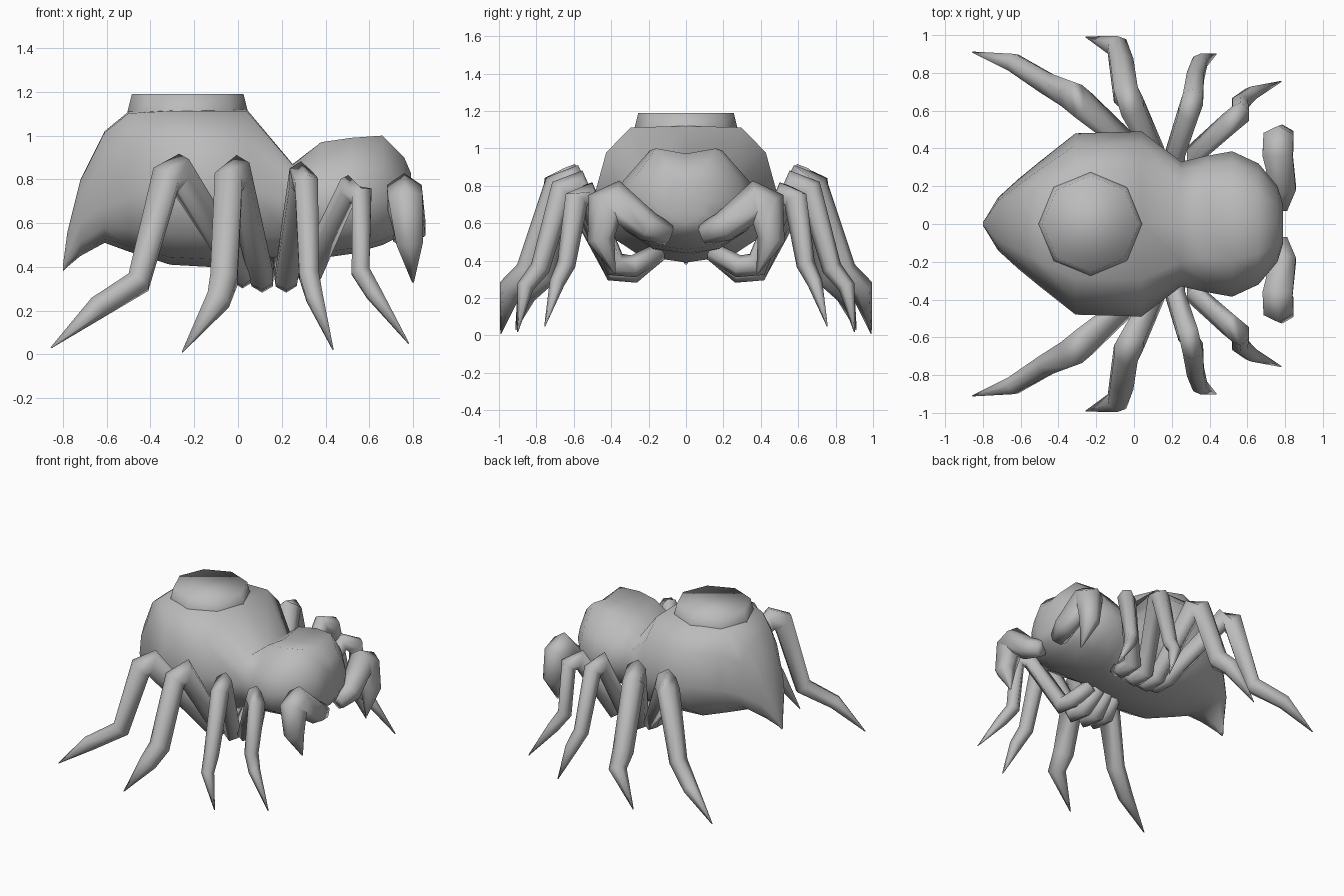
import bpy
import math
from mathutils import Vector

cube = bpy.data.objects.get("Cube")
if cube:
    bpy.data.objects.remove(cube)

grey = bpy.data.materials.new("plain grey")
grey.use_nodes = True
grey.diffuse_color = (0.5, 0.5, 0.5, 1)
grey.node_tree.nodes["Principled BSDF"].inputs["Base Color"].default_value = (0.5, 0.5, 0.5, 1)


def loft(name, rings):
    """Skin a series of equal closed rings, cap the ends and shade the result smooth."""
    n = len(rings[0])
    verts = [p for ring in rings for p in ring]
    faces = [(i * n + j, i * n + (j + 1) % n, (i + 1) * n + (j + 1) % n, (i + 1) * n + j)
             for i in range(len(rings) - 1) for j in range(n)]
    faces += [tuple(reversed(range(n))), tuple(range(len(verts) - n, len(verts)))]
    mesh = bpy.data.meshes.new(name)
    mesh.from_pydata(verts, [], faces)
    mesh.materials.append(grey)
    mesh.shade_smooth()
    obj = bpy.data.objects.new(name, mesh)
    bpy.context.collection.objects.link(obj)
    return obj


# Half cross-sections (share of width, share of height), from the side over the top
ABDOMEN = [(1, 0), (0.87, 0.62), (0.6, 0.98), (0, 1)]
HEAD = [(1, 0), (0.87, 0.42), (0.5, 1), (0, 0.9)]
BELLY = [(0.86, -0.58), (0.5, -0.9), (0, -1)]


def body_ring(x, bottom, middle, top, width):
    """Cross-section of the body at x, mirrored left to right."""
    upper = HEAD if x > 0.3 else ABDOMEN
    shape = upper + [(-y, z) for y, z in upper[-2::-1]]
    shape += [(-y, z) for y, z in BELLY] + BELLY[-2::-1]
    return [(x, width * y, middle + z * (top - middle if z > 0 else middle - bottom))
            for y, z in shape]


def limb(name, points, radii, side, n=6):
    """Tapering tube with mitred joints along a path, ridge edge on top."""
    pts = [Vector((x, y * side, z)) for x, y, z in points]
    rings = []
    for i, p in enumerate(pts):
        d0 = (p - pts[max(i - 1, 0)]).normalized()
        d1 = (pts[min(i + 1, len(pts) - 1)] - p).normalized()
        tangent = (d0 + d1).normalized()
        across = tangent.cross(Vector((1, 0, 0))).normalized()
        along = across.cross(tangent)
        bend = 1.0
        if 0 < i < len(pts) - 1:
            bend = min(1.4, 1 / max(0.3, d0.dot(tangent)))
        rings.append([p + radii[i] * (math.cos(a) * along + bend * math.sin(a) * across)
                      for a in (math.tau * (k + 0.5) / n for k in range(n))])
    return loft(name, rings)


# Abdomen, waist and head in one skin: x, bottom, middle, top, half width
body = [
    (-0.80, 0.38, 0.39, 0.41, 0.01),
    (-0.78, 0.40, 0.46, 0.56, 0.04),
    (-0.72, 0.45, 0.60, 0.80, 0.14),
    (-0.61, 0.51, 0.68, 1.02, 0.24),
    (-0.50, 0.47, 0.72, 1.11, 0.33),
    (-0.31, 0.41, 0.75, 1.12, 0.48),
    (0.04, 0.39, 0.75, 1.12, 0.49),
    (0.25, 0.43, 0.70, 0.87, 0.33),
    (0.38, 0.44, 0.70, 0.97, 0.36),
    (0.52, 0.46, 0.71, 0.99, 0.385),
    (0.66, 0.50, 0.72, 1.00, 0.32),
    (0.76, 0.55, 0.72, 0.90, 0.20),
    (0.79, 0.60, 0.72, 0.83, 0.10),
]
loft("body", [body_ring(*row) for row in body])


# Low eight-sided collar with a flat top on the back
def collar_ring(radius, z):
    return [(-0.23 + radius * math.cos(math.tau * k / 8),
             radius * math.sin(math.tau * k / 8), z) for k in range(8)]


loft("collar", [collar_ring(0.285, 1.07), collar_ring(0.275, 1.11), collar_ring(0.255, 1.19)])

# Walking legs: root x, hip (x, z), knee, ankle, heel, tip, knee and shin thickness
legs = {
    "rear": (0.06, (0.02, 0.36), (-0.3, 0.655, 0.815), (-0.455, 0.74, 0.33),
             (-0.64, 0.855, 0.215), (-0.855, 0.91, 0.03), 0.077, 0.062),
    "mid_rear": (0.13, (0.11, 0.34), (-0.025, 0.65, 0.805), (-0.065, 0.84, 0.34),
                 (-0.09, 0.94, 0.25), (-0.255, 0.99, 0.01), 0.075, 0.072),
    "mid_front": (0.2, (0.22, 0.34), (0.3, 0.625, 0.79), (0.325, 0.78, 0.36),
                  (0.35, 0.86, 0.26), (0.435, 0.9, 0.02), 0.062, 0.052),
    "front": (0.27, (0.33, 0.37), (0.535, 0.56, 0.74), (0.56, 0.64, 0.38),
              (0.62, 0.69, 0.28), (0.78, 0.755, 0.05), 0.056, 0.048),
}
for side, word in ((1, "left"), (-1, "right")):
    for label, (root, (hx, hz), knee, ankle, heel, tip, wide, shin) in legs.items():
        k = Vector(knee)
        out = Vector((k.x - hx, k.y - 0.39, 0)).normalized() * 0.04
        drop = Vector((0, 0, 0.015))
        path = [(root, 0.14, 0.45), (hx, 0.28, hz), (hx, 0.38, hz + 0.01),
                k - out + drop, k + out - drop, ankle, heel, tip]
        sizes = [0.05, 0.056, 0.058, wide, wide, shin, shin * 0.85, 0.003]
        limb(f"{label}_leg_{word}", path, sizes, side)
    # Feelers folded in front of the mouth
    limb(f"feeler_{word}",
         [(0.76, 0.09, 0.54), (0.79, 0.2, 0.58), (0.76, 0.37, 0.72), (0.765, 0.435, 0.69),
          (0.785, 0.455, 0.51), (0.8, 0.38, 0.33)],
         [0.06, 0.077, 0.092, 0.092, 0.07, 0.005], side)
